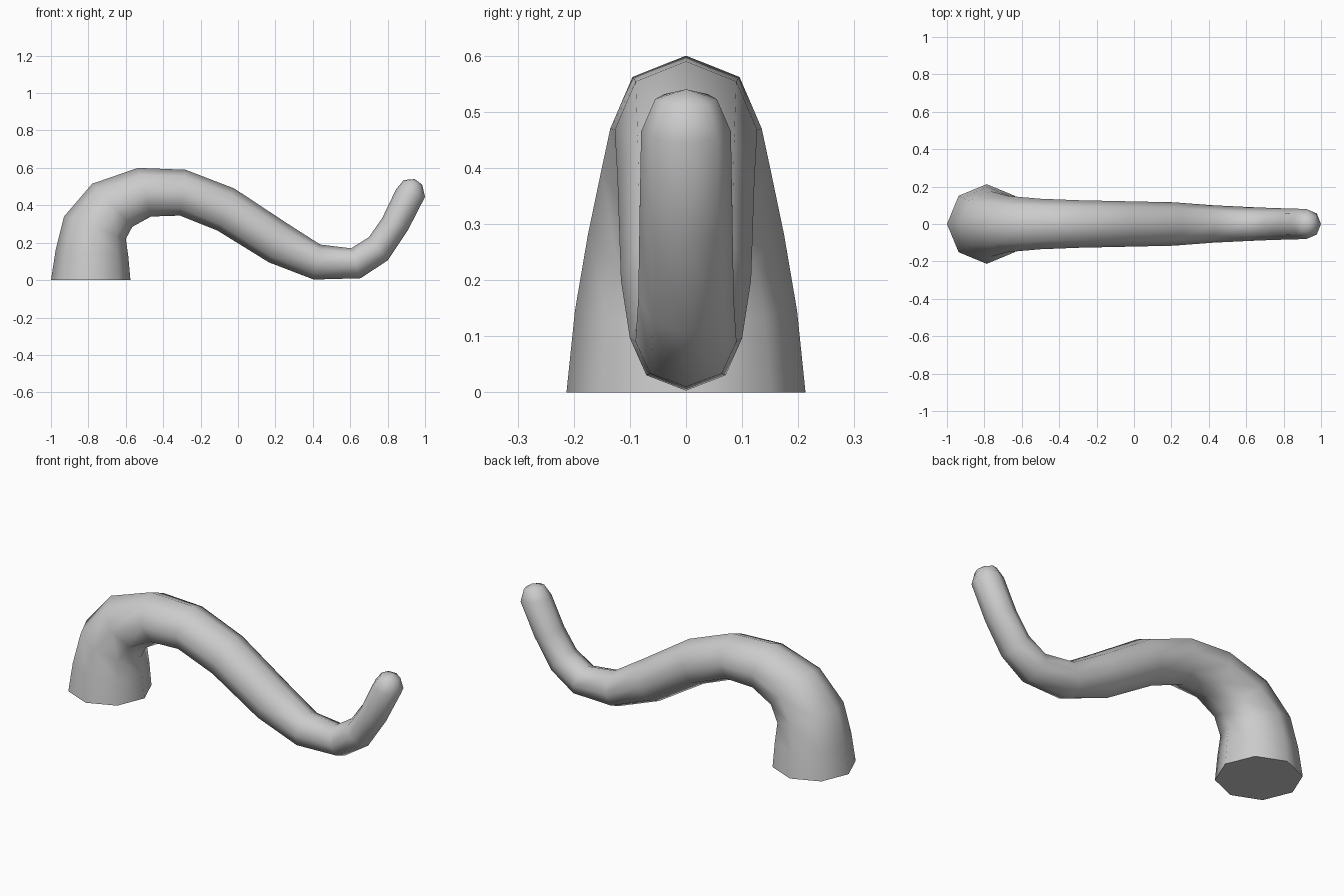
import bpy
import bmesh
from math import cos, sin, tau, radians
from mathutils import Vector

default_cube = bpy.data.objects.get("Cube")
if default_cube:
    bpy.data.objects.remove(default_cube, do_unlink=True)

SIDES = 8

# Rings along the tentacle: outer edge (x, z), inner edge (x, z), half width in y
RINGS = [
    ((-1, 0), (-.575, 0), .213),
    ((-.975, .16), (-.587, .13), .198),
    ((-.93, .34), (-.6, .22), .175),
    ((-.78, .515), (-.565, .285), .15),
    ((-.535, .6), (-.465, .34), .135),
    ((-.28, .59), (-.31, .345), .127),
    ((-.02, .49), (-.11, .265), .122),
    ((.26, .305), (.165, .095), .116),
    ((.44, .19), (.405, .003), .1),
    ((.605, .17), (.655, .01), .09),
    ((.7, .23), (.8, .105), .085),
    ((.77, .33), (.91, .27), .083),
    ((.845, .485), (1, .445), .08),
    ((.885, .535), (.985, .51), .055),
]
TIP = (.945, 0, .54)


def make_material(name, colour):
    """One flat colour, shared by the viewport and the render."""
    material = bpy.data.materials.new(name)
    material.use_nodes = True
    material.diffuse_color = colour
    shader = material.node_tree.nodes["Principled BSDF"]
    shader.inputs["Base Color"].default_value = colour
    return material


def add_ring(mesh, outer, inner, half_width):
    """Octagonal cross-section spanning the outer and inner edges of the bend."""
    top = Vector((outer[0], 0, outer[1]))
    bottom = Vector((inner[0], 0, inner[1]))
    centre = (top + bottom) / 2
    reach = (top - bottom) / 2
    sideways = Vector((0, half_width, 0))
    angles = [tau * i / SIDES for i in range(SIDES)]
    return [mesh.verts.new(centre + reach * cos(a) + sideways * sin(a)) for a in angles]


# Tentacle body
mesh = bmesh.new()
loops = [add_ring(mesh, *ring) for ring in RINGS]
for lower, upper in zip(loops, loops[1:]):
    for i in range(SIDES):
        j = (i + 1) % SIDES
        mesh.faces.new((lower[i], lower[j], upper[j], upper[i]))

# Flat base and rounded tip
mesh.faces.new(loops[0])
tip = mesh.verts.new(TIP)
for i in range(SIDES):
    mesh.faces.new((loops[-1][i], loops[-1][(i + 1) % SIDES], tip))
bmesh.ops.recalc_face_normals(mesh, faces=mesh.faces)

data = bpy.data.meshes.new("tentacle")
mesh.to_mesh(data)
mesh.free()
data.materials.append(make_material("plain grey", (.6, .6, .6, 1)))

tentacle = bpy.data.objects.new("tentacle", data)
bpy.context.collection.objects.link(tentacle)

# Smooth skin with a crisp base edge
bpy.ops.object.select_all(action="DESELECT")
tentacle.select_set(True)
bpy.context.view_layer.objects.active = tentacle
bpy.ops.object.shade_smooth_by_angle(angle=radians(70))
